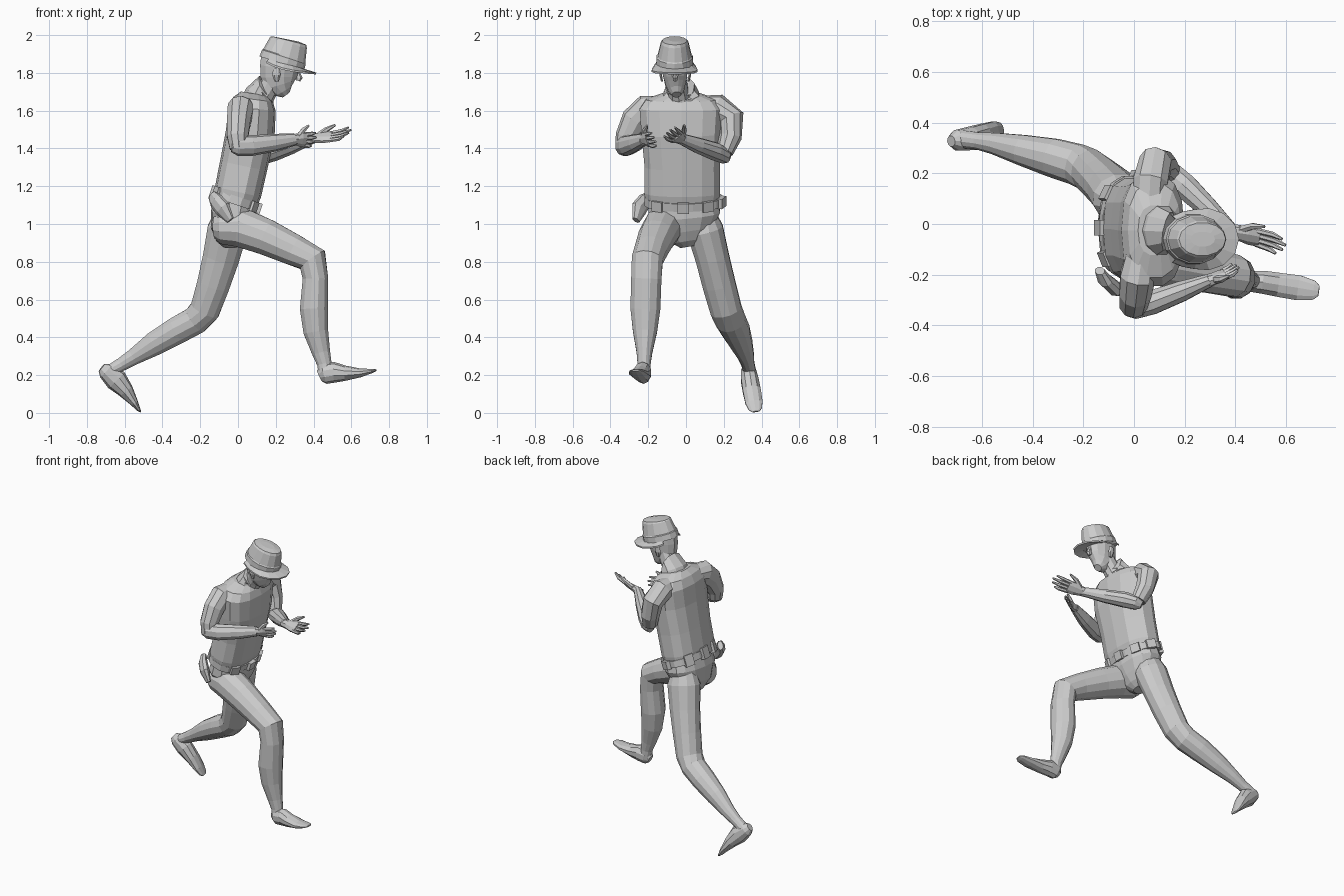
import bpy, bmesh, math
from mathutils import Vector, Matrix

Y = Vector((0, 1, 0))


def new_object(name, bm):
    bmesh.ops.recalc_face_normals(bm, faces=bm.faces[:])
    me = bpy.data.meshes.new(name)
    bm.to_mesh(me)
    bm.free()
    ob = bpy.data.objects.new(name, me)
    bpy.context.collection.objects.link(ob)
    return ob


def tube(name, pts, ref=Y, n=12, power=1.0, caps=True):
    """Loft of ellipses along a path; each point is x, y, z, half width along ref, half depth."""
    bm = bmesh.new()
    P = [Vector(p[:3]) for p in pts]
    rings = []
    for i, p in enumerate(pts):
        t = (P[min(i + 1, len(P) - 1)] - P[max(i - 1, 0)]).normalized()
        s = (Vector(ref) - t * t.dot(Vector(ref))).normalized()
        d = s.cross(t)
        ring = []
        for k in range(n):
            u = 2 * math.pi * (k + 0.5) / n
            c, q = math.cos(u), math.sin(u)
            c = math.copysign(abs(c) ** power, c)
            q = math.copysign(abs(q) ** power, q)
            ring.append(bm.verts.new(P[i] + s * c * p[3] + d * q * p[4]))
        rings.append(ring)
    for a, b in zip(rings, rings[1:]):
        for k in range(n):
            bm.faces.new((a[k], a[(k + 1) % n], b[(k + 1) % n], b[k]))
    if caps:
        bm.faces.new(rings[0])
        bm.faces.new(rings[-1])
    return new_object(name, bm)


def box(name, centre, size, axes):
    bm = bmesh.new()
    bmesh.ops.create_cube(bm, size=1)
    m = Matrix(axes).transposed().to_4x4()
    bmesh.ops.transform(bm, verts=bm.verts, matrix=Matrix.Translation(centre) @ m @ Matrix.Diagonal((*size, 1)))
    return new_object(name, bm)


def hand(name, wrist, fwd, thumb, curl, length):
    """Flat palm, four curled fingers and a thumb on the thumb side."""
    w, f = Vector(wrist), Vector(fwd).normalized()
    s = Vector(thumb)
    s = (s - f * f.dot(s)).normalized()
    c = Vector(curl)
    c = (c - f * f.dot(c) - s * s.dot(c)).normalized()
    L = length
    tube(name + "_palm", [(*(w + f * L * u), a, b) for u, a, b in
                          ((-0.08, .029, .027), (.12, .033, .023), (.32, .044, .02), (.52, .042, .015))], s, 8)
    for i, reach in enumerate((.92, 1.0, .96, .85)):
        side = s * (.031 - .021 * i)
        path = [w + f * L * .46 + side, w + f * L * (.46 + reach * .3) + side * 1.15 + c * L * .02,
                w + f * L * reach + side * 1.2 + c * L * .09]
        tube(f"{name}_finger_{i + 1}", [(*p, r, r) for p, r in zip(path, (.012, .011, .006))], s, 6)
    path = [w + f * L * .15 + s * .015, w + f * L * .36 + s * .055 + c * .01, w + f * L * .58 + s * .075 + c * .02]
    tube(name + "_thumb", [(*p, r, r) for p, r in zip(path, (.017, .014, .006))], c, 6)


# Shirt body and trousers seat
tube("torso", [(-.015, -.02, 1.11, .195, .115), (0, -.02, 1.17, .205, .125), (.03, -.02, 1.31, .203, .127),
               (.065, -.025, 1.48, .215, .13), (.075, -.025, 1.61, .225, .125), (.08, -.025, 1.66, .19, .105),
               (.085, -.025, 1.69, .1, .07)], n=14, power=.8)
tube("pelvis", [(-.005, -.015, 1.14, .185, .11), (-.025, -.01, 1.05, .195, .12), (-.04, 0, .97, .15, .105),
                (-.04, .01, .91, .085, .075), (-.04, .015, .88, .045, .04)], n=14, power=.85)

# Belt with pouches, buckle and hip holster
up = Vector((.32, 0, .947))
fw = Vector((.947, 0, -.32))
mid = Vector((-.012, -.015, 1.125))
tube("belt", [(*(mid - up * .022), .207, .125), (*(mid + up * .022), .207, .125)], n=16, power=.85)
for i, deg in enumerate((0, 38, 75, 140, 180, 215, -40)):
    a = math.radians(deg)
    out = (fw * math.cos(a) / .125 + Y * math.sin(a) / .207).normalized()
    pos = mid + fw * math.cos(a) * .127 + Y * math.sin(a) * .21
    big = deg in (140, 180, 215)
    box("buckle" if deg == 0 else f"belt_pouch_{i}", pos, (.03, .06, .075 if big else .055),
        (out, up.cross(out), up))
tube("holster", [(-.135, -.185, 1.15, .03, .018), (-.115, -.22, 1.12, .045, .028),
                 (-.08, -.25, 1.08, .05, .03), (-.04, -.265, 1.02, .025, .015)], (.6, -.6, .5), 8)

# Legs: the right one strides forward, the left one trails
tube("right_leg", [(-.12, -.09, .985, .06, .065), (-.08, -.1, .985, .09, .095), (.02, -.125, .98, .105, .108),
                   (.15, -.155, .93, .1, .098), (.3, -.185, .86, .09, .085), (.395, -.205, .81, .085, .082),
                   (.41, -.21, .71, .083, .07), (.402, -.215, .55, .082, .077), (.412, -.217, .43, .066, .068),
                   (.44, -.22, .32, .043, .05), (.457, -.222, .26, .036, .04), (.463, -.225, .2, .038, .035)])
tube("right_foot", [(.43, -.225, .195, .02, .03), (.455, -.226, .207, .042, .055), (.51, -.23, .215, .048, .055),
                    (.57, -.24, .21, .05, .04), (.65, -.252, .212, .052, .023), (.71, -.262, .222, .04, .011),
                    (.73, -.265, .226, .022, .005)], n=10)
tube("left_leg", [(-.04, .085, 1.06, .07, .08), (-.055, .1, .97, .1, .11), (-.09, .14, .82, .092, .1),
                  (-.13, .175, .68, .09, .09), (-.175, .212, .545, .086, .082), (-.225, .235, .49, .083, .077),
                  (-.32, .262, .438, .078, .075), (-.44, .292, .368, .062, .066), (-.55, .318, .298, .044, .045),
                  (-.615, .328, .258, .035, .037), (-.675, .335, .225, .036, .032)])
tube("left_foot", [(-.722, .327, .24, .022, .025), (-.7, .33, .222, .042, .045), (-.645, .337, .175, .048, .06),
                   (-.595, .348, .118, .05, .043), (-.55, .36, .055, .048, .022), (-.527, .367, .019, .036, .011),
                   (-.517, .37, .007, .02, .005)], n=10)

# Arms: sleeve, bare forearm, hand
X = (1, 0, 0)
tube("right_sleeve", [(.03, -.13, 1.625, .065, .055), (.015, -.205, 1.61, .073, .078), (.005, -.27, 1.55, .066, .075),
                      (-.002, -.315, 1.46, .058, .06), (.005, -.325, 1.4, .05, .05)], X, 10)
tube("right_forearm", [(-.035, -.335, 1.415, .028, .035), (0, -.33, 1.415, .048, .055),
                       (.07, -.31, 1.415, .05, .055), (.19, -.265, 1.43, .042, .047),
                       (.3, -.222, 1.448, .027, .033)], n=10)
hand("right_hand", (.3, -.222, 1.448), (.12, .05, -.005), (0, -.4, .8), (0, .6, .3), .125)
tube("left_sleeve", [(.06, .08, 1.625, .065, .055), (.065, .165, 1.615, .072, .075), (.085, .24, 1.56, .068, .07),
                     (.11, .235, 1.46, .06, .06), (.135, .205, 1.38, .05, .045)], X, 10)
tube("left_forearm", [(.12, .22, 1.345, .02, .025), (.145, .2, 1.36, .048, .042), (.2, .15, 1.385, .052, .05),
                      (.29, .065, 1.415, .043, .043), (.39, -.03, 1.452, .027, .03)], (.6, .7, 0), 10)
hand("left_hand", (.385, -.027, 1.45), (.215, -.055, .025), (0, .8, .55), (0, -.4, .8), .225)

# Neck, collar and head
tube("neck", [(.11, -.03, 1.63, .062, .06), (.15, -.04, 1.7, .055, .056), (.2, -.055, 1.79, .055, .06)], n=10)
tube("collar", [(.105, -.025, 1.655, .105, .085), (.115, -.027, 1.685, .1, .08), (.135, -.03, 1.72, .08, .068),
                (.13, -.03, 1.69, .07, .06)], n=10, caps=False)
tube("head", [(.255, -.05, 1.685, .025, .025), (.24, -.052, 1.705, .042, .052), (.223, -.055, 1.74, .056, .086),
              (.217, -.057, 1.78, .065, .1), (.22, -.06, 1.83, .073, .107), (.228, -.06, 1.88, .075, .11),
              (.235, -.06, 1.92, .06, .09)], n=12)
tube("nose", [(.312, -.057, 1.815, .007, .01), (.322, -.057, 1.772, .014, .02), (.318, -.057, 1.758, .012, .012)], n=6)
for s in (-1, 1):
    tube("ear", [(.205, -.057 + s * .07, 1.755, .006, .012), (.203, -.057 + s * .077, 1.79, .008, .022),
                 (.203, -.057 + s * .077, 1.825, .006, .016)], n=6)

# Cap crown and band
tube("cap_crown", [(.232, -.06, 1.85, .1, .124), (.243, -.06, 1.885, .098, .122), (.245, -.06, 1.89, .092, .117),
                   (.267, -.06, 1.96, .074, .102), (.27, -.06, 1.971, .066, .095), (.271, -.06, 1.976, .03, .05)], n=14)

# Cap brim: sickle-shaped plate, drooping at the sides
bm = bmesh.new()
cf, cu, cc = Vector((.957, 0, -.29)), Vector((.29, 0, .957)), Vector((.232, -.06, 1.857))
N = 12
rows = []
for k in range(N + 1):
    a = math.radians(-125 + 250 * k / N)
    c, s = math.cos(a), math.sin(a)
    grow = .018 + .055 * max(0, c)
    inner = cc + cf * c * .118 + Y * s * .094
    outer = cc + cf * c * (.118 + grow) + Y * s * (.094 + grow) - cu * (.028 * s * s)
    rows.append([bm.verts.new(v) for v in (inner, outer, outer - cu * .01, inner - cu * .01)])
for a, b in zip(rows, rows[1:]):
    for k in range(4):
        bm.faces.new((a[k], a[(k + 1) % 4], b[(k + 1) % 4], b[k]))
bm.faces.new(rows[0])
bm.faces.new(rows[-1])
new_object("cap_brim", bm)
